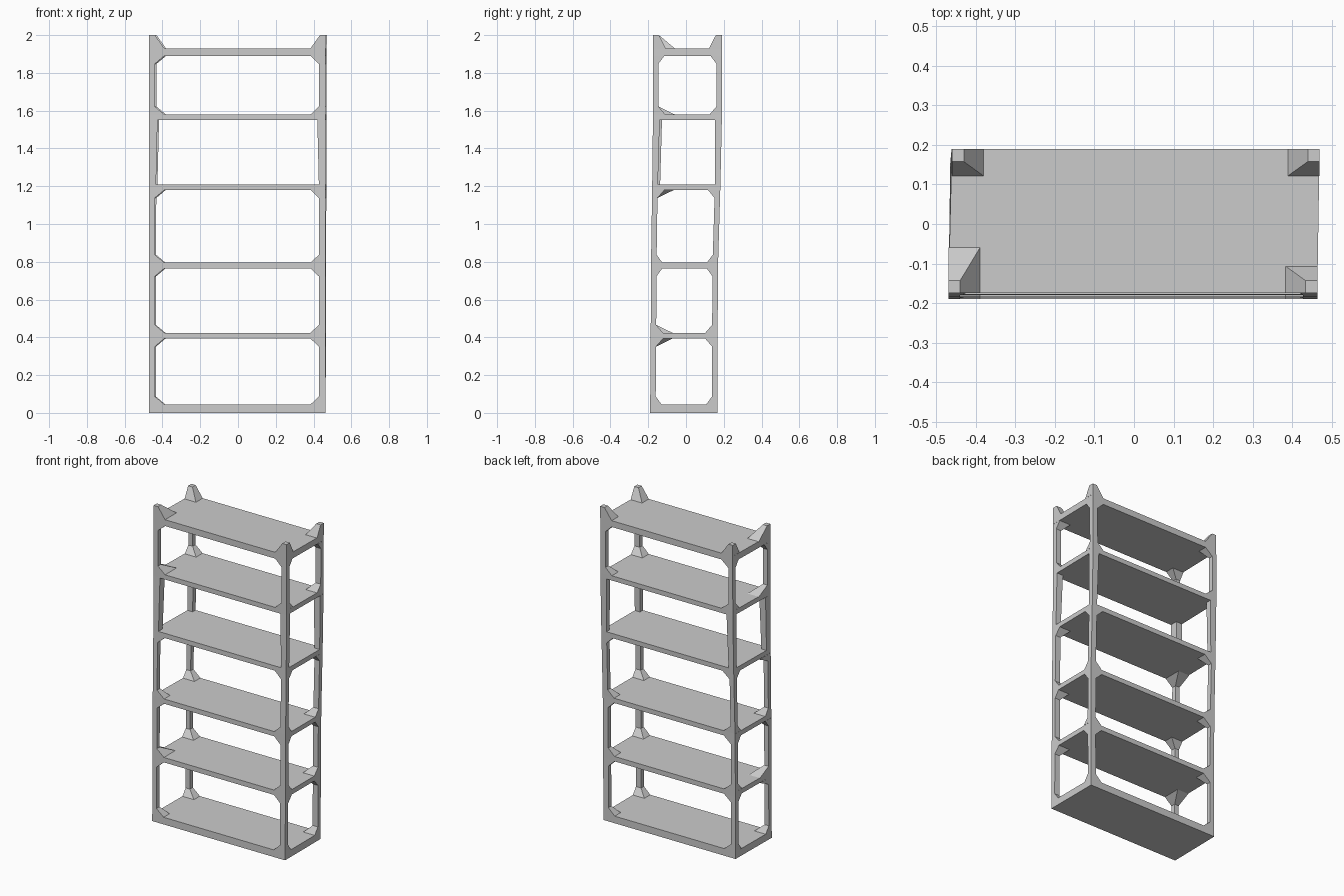
import bpy

if "Cube" in bpy.data.objects:
    bpy.data.objects.remove(bpy.data.objects["Cube"])

# Shelf boards: (bottom z, top z)
SHELVES = [(0, .045), (.393, .424), (.765, .795), (1.18, 1.21), (1.55, 1.58), (1.89, 1.93)]

# The frame leans slightly: height, front y, back y
LEAN = [(0, -.19, .167), (.4, -.187, .167), (.8, -.185, .17),
        (1.2, -.179, .182), (1.56, -.175, .19), (2, -.175, .19)]

# Corners: side, depth, outer x at the bottom and the top
CORNERS = {
    "front_left": (-1, -1, -.47, -.47),
    "front_right": (1, -1, .464, .464),
    "back_right": (1, 1, .464, .47),
    "back_left": (-1, 1, -.465, -.461),
}


def outer(name, z):
    sx, sy, x0, x1 = CORNERS[name]
    for a, b in zip(LEAN, LEAN[1:]):
        if z <= b[0]:
            t = (z - a[0]) / (b[0] - a[0])
            k = 1 if sy < 0 else 2
            return x0 + (x1 - x0) * z / 2, a[k] + (b[k] - a[k]) * t
    return x1, LEAN[-1][1 if sy < 0 else 2]


def loft(name, rings, bottom=True, top=True):
    """Skin a stack of four-point rings."""
    verts = [p for r in rings for p in r]
    faces = [(4 * i + j, 4 * i + (j + 1) % 4, 4 * i + 4 + (j + 1) % 4, 4 * i + 4 + j)
             for i in range(len(rings) - 1) for j in range(4)]
    if bottom:
        faces.append((3, 2, 1, 0))
    if top:
        n = len(verts)
        faces.append((n - 4, n - 3, n - 2, n - 1))
    mesh = bpy.data.meshes.new(name)
    mesh.from_pydata(verts, [], faces)
    ob = bpy.data.objects.new(name, mesh)
    bpy.context.collection.objects.link(ob)


def post_ring(name, z, wx, wy):
    sx, sy = CORNERS[name][:2]
    x, y = outer(name, z)
    ring = [(x, y, z), (x - sx * wx, y, z),
            (x - sx * wx, y - sy * wy, z), (x, y - sy * wy, z)]
    return ring if sx * sy > 0 else ring[::-1]


# Boards
order = ["front_left", "front_right", "back_right", "back_left"]
for i, (z0, z1) in enumerate(SHELVES):
    loft(f"shelf_{i + 1}", [[(*outer(c, z), z) for c in order] for z in (z0, z1)])

# Posts with flared corner braces; the fourth bay has plain thick posts
for c, (sx, sy, *_) in CORNERS.items():
    wx, wy = (.03 if sx < 0 else .036), .029
    flare_x = .08
    deep = .115 if c == "front_left" else .065
    for bay in range(5):
        z0, z1 = SHELVES[bay][1], SHELVES[bay + 1][0]
        if bay == 3:
            thick_y = .048 if c == "front_left" else .036
            rings = [post_ring(c, z0, .036, thick_y - .006),
                     post_ring(c, z1, .044, thick_y)]
        else:
            low = deep if bay in (1, 4) else .06
            high = deep if bay in (0, 2) else .06
            rings = [post_ring(c, z0, flare_x, low),
                     post_ring(c, z0 + .042, wx, wy),
                     post_ring(c, z1 - .042, wx, wy),
                     post_ring(c, z1, flare_x, high)]
        loft(f"post_{c}_{bay + 1}", rings, False, False)
    # Tapered finial above the top board
    base_y = .115 if c == "front_left" else .068
    loft(f"finial_{c}", [post_ring(c, 1.93, flare_x, base_y),
                         post_ring(c, 2, .03, .032)], False, True)
